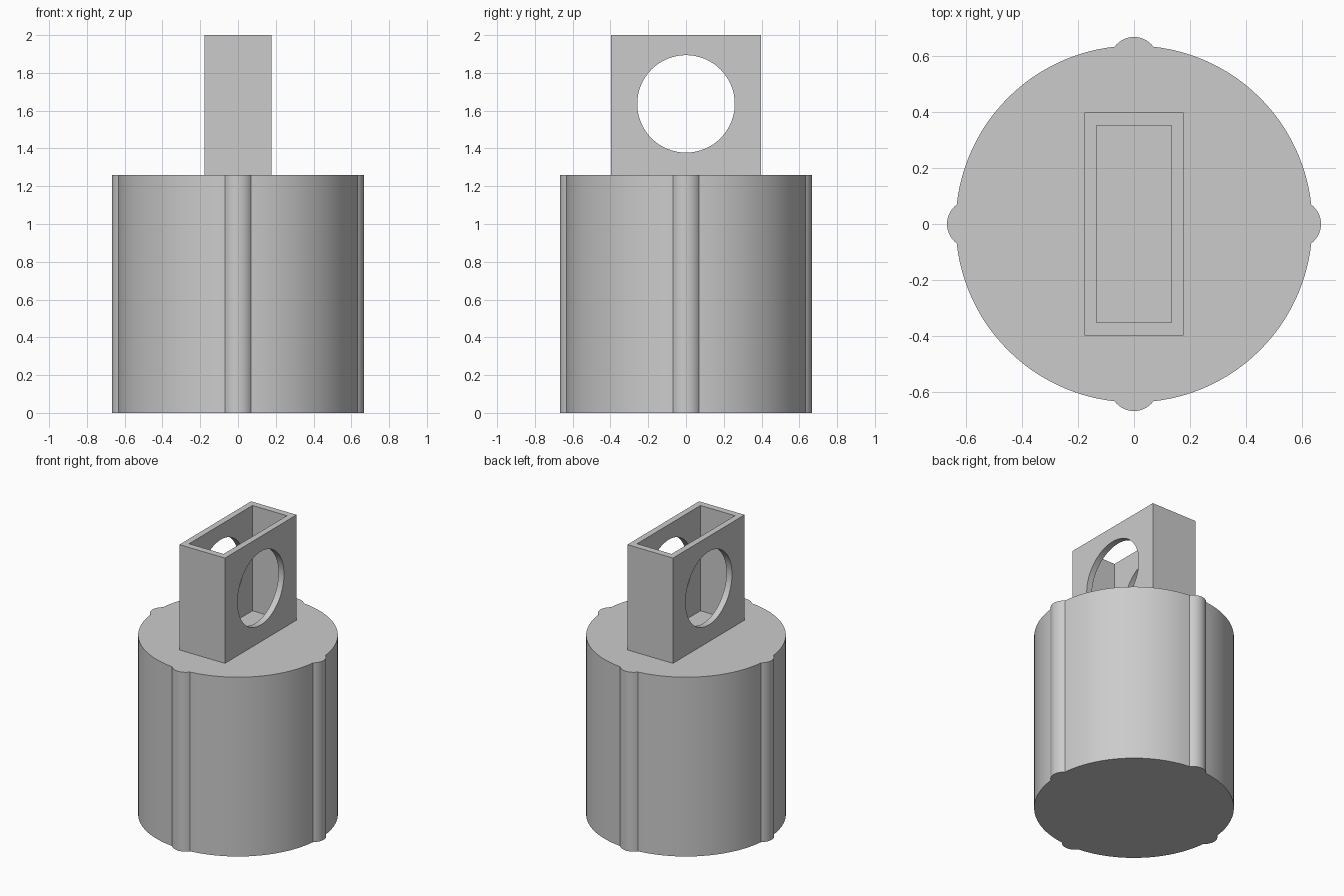
import bpy, bmesh, math

cube = bpy.data.objects.get("Cube")
if cube:
    bpy.data.objects.remove(cube, do_unlink=True)

BODY_R, BODY_TOP, TOP = 0.636, 1.26, 2.0
RIB_R, RIB_CENTRE = 0.086, 0.581

grey = bpy.data.materials.new("plain grey")
grey.use_nodes = True
colour = (0.6, 0.6, 0.6, 1)
grey.diffuse_color = colour
grey.node_tree.nodes["Principled BSDF"].inputs["Base Color"].default_value = colour


def finish(name, bm):
    bmesh.ops.recalc_face_normals(bm, faces=bm.faces)
    mesh = bpy.data.meshes.new(name)
    bm.to_mesh(mesh)
    bm.free()
    mesh.materials.append(grey)
    obj = bpy.data.objects.new(name, mesh)
    bpy.context.collection.objects.link(obj)
    return obj


def prism(name, outline, axis, start, end):
    """Extrude a 2D outline along z (outline in x, y) or x (outline in y, z)."""
    bm = bmesh.new()
    place = (lambda a, b: (a, b, start)) if axis == "z" else (lambda a, b: (start, a, b))
    face = bm.faces.new([bm.verts.new(place(a, b)) for a, b in outline])
    ext = bmesh.ops.extrude_face_region(bm, geom=[face])
    verts = [v for v in ext["geom"] if isinstance(v, bmesh.types.BMVert)]
    d = end - start
    bmesh.ops.translate(bm, verts=verts, vec=(0, 0, d) if axis == "z" else (d, 0, 0))
    return finish(name, bm)


def arc(cx, cy, r, a0, a1, n):
    return [(cx + r * math.cos(a0 + (a1 - a0) * i / n),
             cy + r * math.sin(a0 + (a1 - a0) * i / n)) for i in range(n + 1)]


def rect(hx, hy):
    return [(-hx, -hy), (hx, -hy), (hx, hy), (-hx, hy)]


def smooth(obj):
    bpy.ops.object.select_all(action="DESELECT")
    obj.select_set(True)
    bpy.context.view_layer.objects.active = obj
    bpy.ops.object.shade_smooth_by_angle(angle=math.radians(25))


def cut(obj, cutter):
    mod = obj.modifiers.new("cut", "BOOLEAN")
    mod.operation, mod.solver, mod.object = "DIFFERENCE", "EXACT", cutter
    bpy.context.view_layer.objects.active = obj
    bpy.ops.object.modifier_apply(modifier=mod.name)
    bpy.data.objects.remove(cutter, do_unlink=True)


# Round body with four rounded ribs, drawn as one outline
cross_x = (BODY_R ** 2 - RIB_R ** 2 + RIB_CENTRE ** 2) / (2 * RIB_CENTRE)
cross_y = math.sqrt(BODY_R ** 2 - cross_x ** 2)
body_a = math.atan2(cross_y, cross_x)
rib_a = math.atan2(cross_y, cross_x - RIB_CENTRE)
outline = []
for k in range(4):
    q = k * math.pi / 2
    outline += arc(RIB_CENTRE * math.cos(q), RIB_CENTRE * math.sin(q),
                   RIB_R, q - rib_a, q + rib_a, 14)
    outline += arc(0, 0, BODY_R, q + body_a, q + math.pi / 2 - body_a, 24)[1:-1]
body = prism("ribbed_body", outline, "z", 0, BODY_TOP)
smooth(body)

# Upright open-topped bracket, hollow and pierced by a round hole
bracket = prism("hollow_bracket", rect(0.177, 0.398), "z", BODY_TOP, TOP)
cut(bracket, prism("hollow_cutter", rect(0.134, 0.352), "z", BODY_TOP - 0.1, TOP + 0.1))
cut(bracket, prism("hole_cutter", arc(0, 1.636, 0.258, 0, math.tau, 64)[:-1], "x", -0.4, 0.4))
smooth(bracket)
